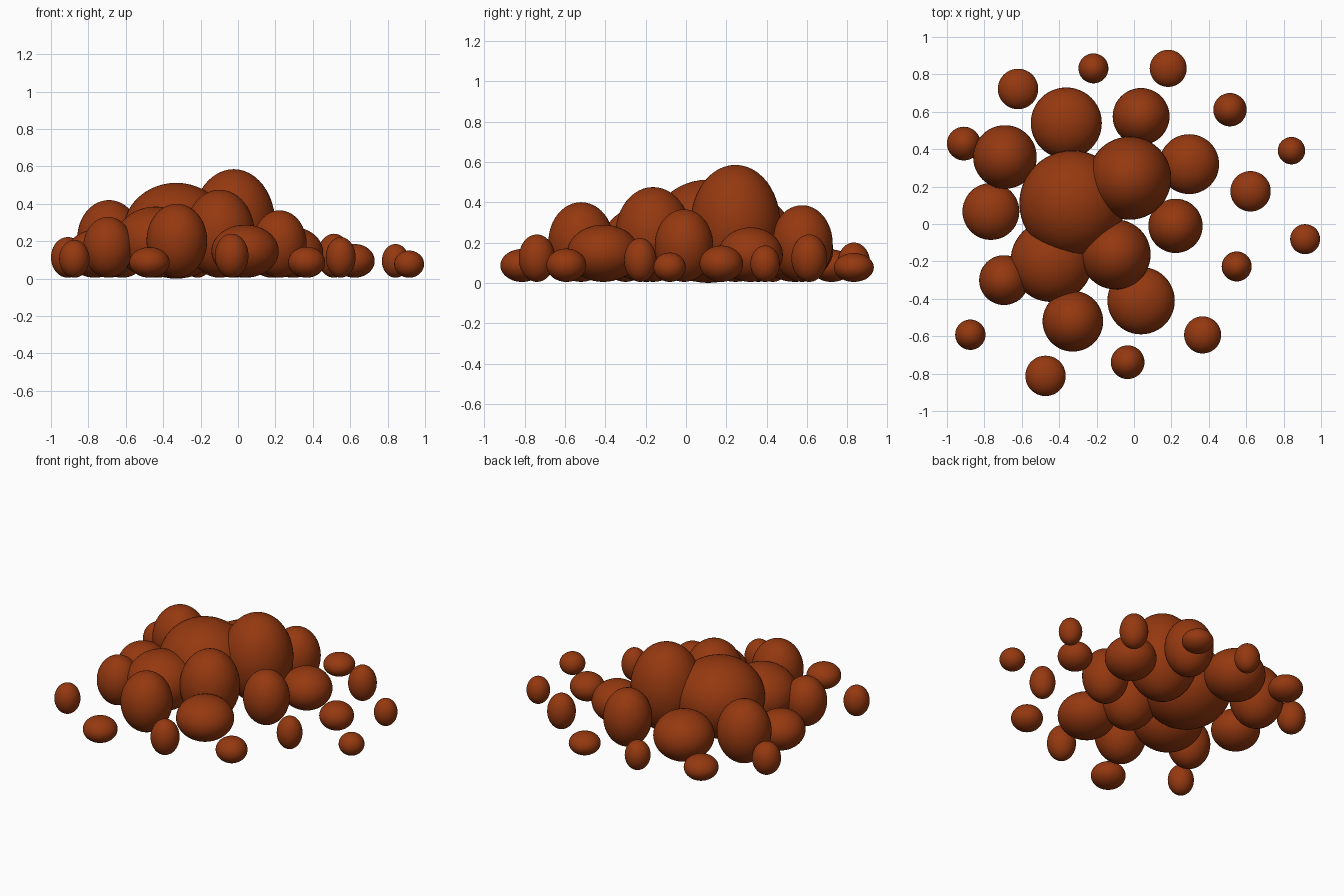
import bpy

rust = bpy.data.materials.new("rust_brown")
rust.diffuse_color = (0.30, 0.04, 0.005, 1.0)


def blob(name, x, y, radius, top, bottom=0.005):
    """Ellipsoid resting near the ground, reaching up to 'top'."""
    half = (top - bottom) / 2
    bpy.ops.mesh.primitive_uv_sphere_add(segments=48, ring_count=24, radius=1,
                                         location=(x, y, bottom + half))
    ob = bpy.context.object
    ob.name = name
    ob.scale = (radius, radius, half)
    bpy.ops.object.transform_apply(location=False, rotation=False, scale=True)
    bpy.ops.object.shade_smooth()
    ob.data.materials.append(rust)


# Central mound: x, y, radius, top height
blob("mound_core", -0.33, 0.11, 0.283, 0.512, 0.0)
blob("mound_peak", -0.023, 0.245, 0.222, 0.585)
blob("mound_front_left", -0.44, -0.197, 0.22, 0.385)
blob("mound_front_right", -0.098, -0.163, 0.187, 0.475)

# Ring of medium clumps around the mound
clumps = [
    (-0.362, 0.54, 0.19, 0.325), (0.038, 0.575, 0.152, 0.385),
    (0.295, 0.32, 0.16, 0.275), (-0.69, 0.358, 0.17, 0.42),
    (-0.765, 0.067, 0.152, 0.26), (-0.695, -0.30, 0.133, 0.33),
    (-0.327, -0.52, 0.162, 0.40), (0.038, -0.41, 0.18, 0.288),
    (0.222, -0.01, 0.145, 0.365),
]
for i, c in enumerate(clumps):
    blob(f"clump_{i + 1}", *c)

# Small scattered crumbs
crumbs = [
    (-0.91, 0.43, 0.09, 0.222), (-0.62, 0.722, 0.108, 0.165),
    (-0.217, 0.832, 0.08, 0.20), (0.183, 0.832, 0.099, 0.148),
    (0.513, 0.611, 0.089, 0.24), (0.842, 0.392, 0.073, 0.185),
    (0.623, 0.175, 0.108, 0.185), (0.915, -0.081, 0.08, 0.15),
    (0.549, -0.227, 0.08, 0.222), (0.367, -0.593, 0.099, 0.17),
    (-0.034, -0.739, 0.09, 0.24), (-0.473, -0.812, 0.108, 0.168),
    (-0.875, -0.592, 0.081, 0.207),
]
for i, c in enumerate(crumbs):
    blob(f"crumb_{i + 1}", *c)
